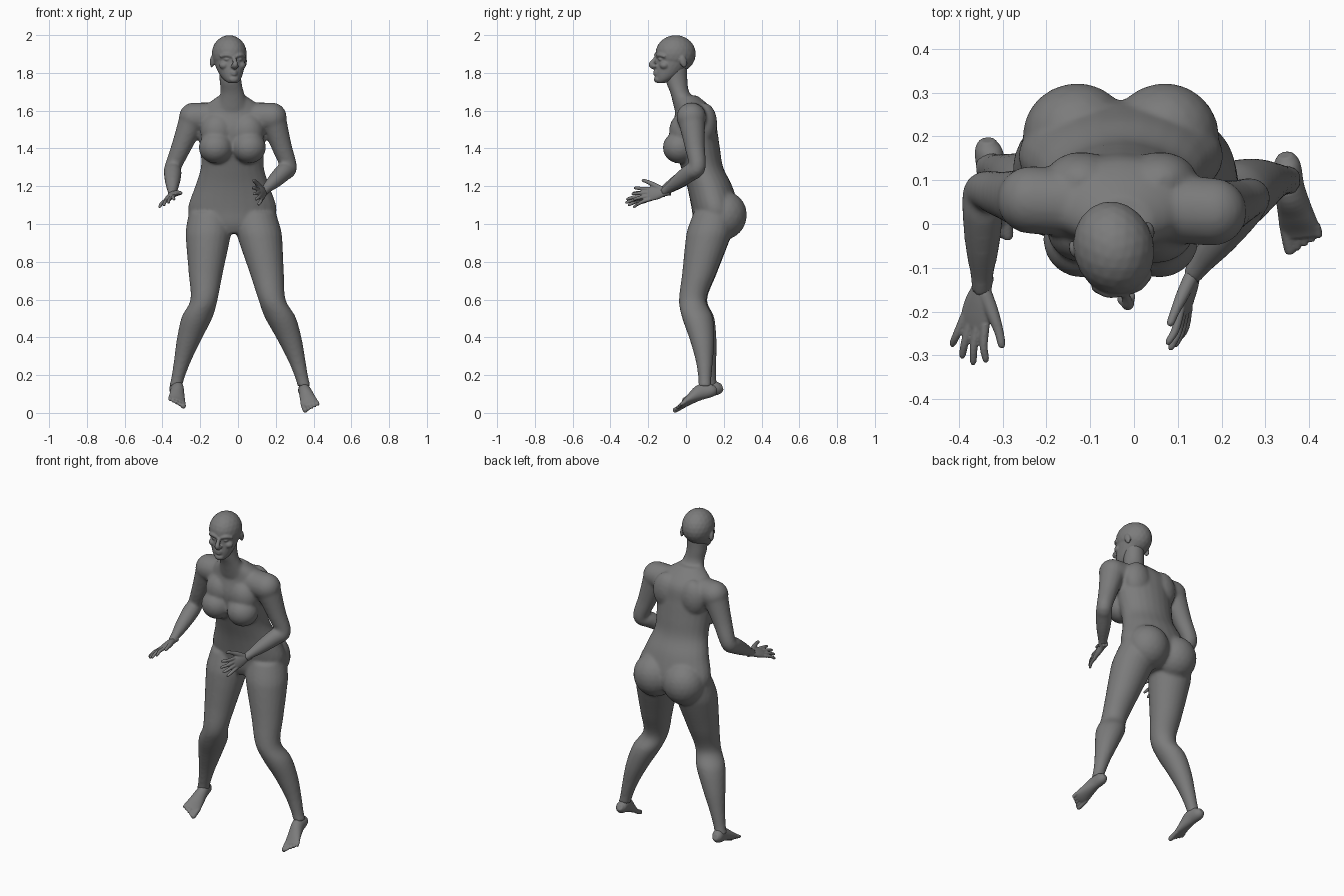
import bpy, bmesh, math
from mathutils import Vector, Matrix

default_cube = bpy.data.objects.get("Cube")
if default_cube:
    bpy.data.objects.remove(default_cube, do_unlink=True)

colour = (.2, .2, .2, 1)
grey = bpy.data.materials.new("plain_grey")
grey.use_nodes = True
grey.diffuse_color = colour
shader = next(node for node in grey.node_tree.nodes if node.type == 'BSDF_PRINCIPLED')
shader.inputs["Base Color"].default_value = colour

RIGHT = Vector((1, 0, 0))
UP = Vector((0, 0, 1))
BOTH = (-1, 1)
MIDDLE = -.03  # the body leans slightly off centre


def spline(keys, steps=5):
    """Smooth Catmull-Rom samples through the keys, positions and radii alike."""
    rows = [key if len(key) == 5 else (*key, key[-1]) for key in keys]
    padded = [rows[0], *rows, rows[-1]]
    samples = []
    for i in range(len(rows) - 1):
        for step in range(steps):
            t = step / steps
            samples.append([b + t / 2 * (c - a + t * (2 * a - 5 * b + 4 * c - d
                            + t * (3 * (b - c) + d - a)))
                            for a, b, c, d in zip(*padded[i:i + 4])])
    return samples + [rows[-1]]


def loft(bm, keys, side=RIGHT, level=False, count=24):
    """Closed tube; each key holds a position, a half width and a half depth."""
    samples = spline(keys)
    rings = []
    for i, (*centre, width, depth) in enumerate(samples):
        before, after = samples[max(i - 1, 0)], samples[min(i + 1, len(samples) - 1)]
        along = UP if level else (Vector(after[:3]) - Vector(before[:3])).normalized()
        across = (side - along * side.dot(along)).normalized()
        out = along.cross(across)
        ring = []
        for k in range(count):
            angle = math.tau * k / count
            ring.append(bm.verts.new(Vector(centre) + across * width * math.cos(angle)
                                     + out * depth * math.sin(angle)))
        rings.append(ring)
    for low, high in zip(rings, rings[1:]):
        for k in range(count):
            after = (k + 1) % count
            bm.faces.new((low[k], low[after], high[after], high[k]))
    bm.faces.new(rings[0][::-1])
    bm.faces.new(rings[-1])


def ball(bm, centre, radii, tilt=0):
    shape = (Matrix.Translation(centre) @ Matrix.Rotation(tilt, 4, 'X')
             @ Matrix.Diagonal((*radii, 1)))
    bmesh.ops.create_icosphere(bm, subdivisions=3, radius=1, matrix=shape)


def limb(bm, joints, profile, bow=(0, 0, 0), level=False):
    """Two-bone limb; the profile pairs a place along the bones with a radius."""
    joints = [Vector(joint) for joint in joints]
    keys = []
    for place, radius in profile:
        bone = 0 if place < 1 else 1
        point = joints[bone].lerp(joints[bone + 1], place - bone)
        if bone:
            point += Vector(bow) * math.sin(math.pi * (place - bone))
        keys.append((*point, radius))
    loft(bm, keys, level=level)


def finish(bm, name, voxel, smoothing):
    """Fuse the overlapping volumes into one smooth skin."""
    bmesh.ops.recalc_face_normals(bm, faces=bm.faces)
    mesh = bpy.data.meshes.new(name)
    bm.to_mesh(mesh)
    bm.free()
    mesh.materials.append(grey)
    part = bpy.data.objects.new(name, mesh)
    bpy.context.collection.objects.link(part)
    fuse = part.modifiers.new("fuse", 'REMESH')
    fuse.mode = 'VOXEL'
    fuse.voxel_size = voxel
    fuse.use_smooth_shade = True
    soften = part.modifiers.new("soften", 'SMOOTH')
    soften.factor = .5
    soften.iterations = smoothing


# Torso: height, depth position, half width, half depth
body = bmesh.new()
torso = [(.95, .13, .08, .07), (1, .155, .2, .115), (1.08, .155, .235, .125),
         (1.2, .125, .197, .12), (1.3, .085, .167, .112), (1.4, .06, .17, .12),
         (1.5, .045, .18, .12), (1.6, .045, .17, .1), (1.68, 0, .07, .06)]
loft(body, [(MIDDLE, y, z, wide, deep) for z, y, wide, deep in torso], level=True)
loft(body, [(MIDDLE, .02, 1.6, .1, .08), (MIDDLE, -.03, 1.69, .064, .052),
            (-.04, -.05, 1.76, .058), (-.04, -.05, 1.84, .058)], level=True)
for s in BOTH:
    ball(body, (MIDDLE + s * .088, -.035, 1.405), (.09, .088, .085))
    ball(body, (MIDDLE + s * .08, -.01, 1.49), (.09, .08, .1))
    ball(body, (MIDDLE + s * .1, .2, 1.045), (.125, .122, .13), -.2)
    ball(body, (MIDDLE + s * .09, .1, 1.53), (.085, .065, .11))

# Legs
leg = [(0, .11), (.2, .12), (.35, .114), (.7, .09), (1, .072), (1.2, .082),
       (1.45, .066), (1.7, .046), (1.9, .035), (2, .035)]
limb(body, [(-.15, .15, 1.06), (-.18, .04, .6), (-.33, .13, .14)], leg, (-.01, .015, 0), True)
limb(body, [(.09, .15, 1.06), (.18, .035, .6), (.35, .1, .14)], leg, (.015, .02, 0), True)

# Arms and shoulders
arm = [(0, .075), (.3, .063), (.6, .053), (1, .044), (1.2, .047),
       (1.55, .039), (1.85, .026), (2, .024)]
shoulders = [Vector((-.235, .055, 1.565)), Vector((.18, .028, 1.565))]
limb(body, [shoulders[0], (-.345, .075, 1.3), (-.348, -.155, 1.152)], arm)
limb(body, [shoulders[1], (.268, .06, 1.3), (.131, -.12, 1.168)], arm)
loft(body, [(*shoulder, .078) for shoulder in shoulders], UP)
for shoulder in shoulders:
    ball(body, shoulder, (.078, .078, .078))
finish(body, "body", .009, 6)

# Head: skull, jaw and chin
head = bmesh.new()
ball(head, (0, .005, 1.9), (.092, .108, .1))
loft(head, [(0, -.075, 1.747, .024), (0, -.056, 1.765, .045, .048),
            (0, -.03, 1.8, .064, .076), (0, 0, 1.86, .082, .1), (0, 0, 1.9, .08, .1)],
     level=True)
ball(head, (0, -.096, 1.766), (.026, .016, .018))
# Nose and lips
loft(head, [(0, -.093, 1.89, .01), (0, -.113, 1.866, .011),
            (0, -.127, 1.843, .015), (0, -.108, 1.83, .014)])
for z in (1.806, 1.794):
    loft(head, [(-.027, -.09, 1.8, .004), (0, -.109, z, .008), (.027, -.09, 1.8, .004)], UP)
# Brows, eyes, cheeks, nostrils and ears
for s in BOTH:
    loft(head, [(s * .012, -.1, 1.888, .008), (s * .04, -.092, 1.895, .01),
                (s * .068, -.068, 1.886, .008)], UP)
    ball(head, (s * .034, -.084, 1.872), (.016, .014, .009))
    ball(head, (s * .046, -.067, 1.84), (.026, .026, .022))
    ball(head, (s * .014, -.112, 1.836), (.009, .011, .008))
    ball(head, (s * .089, .025, 1.86), (.011, .019, .033), .25)
turn = Matrix.Rotation(math.radians(14), 4, 'Z')
head.transform(Matrix.Translation((-.045, -.06, 0)) @ turn)
finish(head, "head", .005, 3)


def placer(origin, forward, across):
    """Axes of a hand or foot, and a function that places keys along them."""
    f = Vector(forward).normalized()
    a = Vector(across)
    a = (a - f * a.dot(f)).normalized()
    n = f.cross(a)
    if n.z < 0:
        n = -n

    def at(ahead, aside, above, *radii):
        return (*(Vector(origin) + f * ahead + a * aside + n * above), *radii)
    return a, n, at


def hand(name, wrist, forward, thumbward):
    a, n, at = placer(wrist, forward, thumbward)
    bm = bmesh.new()
    loft(bm, [at(-.03, 0, 0, .024, .022), at(0, 0, 0, .024, .018), at(.035, 0, 0, .034, .017),
              at(.07, 0, 0, .038, .014), at(.095, 0, 0, .036, .01)], a)
    # Fingers fan out from the knuckles
    for i, length in enumerate((.078, .093, .088, .07)):
        knuckle = .029 - .019 * i
        tip = knuckle * 1.6
        reach = .09 + length
        loft(bm, [at(.08, knuckle, 0, .0105), at(reach - length / 2, knuckle * 1.3, .003, .0095),
                  at(reach - .01, tip, -.003, .008), at(reach, tip, -.005, .004)], a, count=12)
    loft(bm, [at(.012, .012, 0, .017), at(.05, .042, 0, .015),
              at(.085, .067, 0, .011), at(.112, .081, 0, .009), at(.12, .084, 0, .004)],
         n, count=12)
    finish(bm, name, .0035, 3)


hand("right_hand", (-.348, -.145, 1.157), (-.04, -.19, -.055), (.85, -.1, .5))
hand("left_hand", (.135, -.113, 1.17), (-.05, -.2, -.03), (-.3, 0, 1))


def foot(name, heel, forward, inward):
    a, n, at = placer(heel, forward, inward)
    bm = bmesh.new()
    loft(bm, [at(0, 0, 0, .017), at(.025, 0, 0, .031, .035), at(.08, 0, .014, .034, .042),
              at(.14, 0, .004, .041, .029), at(.185, 0, -.006, .047, .018),
              at(.21, 0, -.009, .044, .012)], a)
    # Toes, from the big one outward
    for i in range(5):
        aside = .034 - .0185 * i
        radius = .0095 if i else .0135
        end = .25 - .008 * i
        loft(bm, [at(.185, aside, -.008, radius), at(end - .006, aside, -.012, radius),
                  at(end, aside, -.013, radius / 2)], a, count=12)
    finish(bm, name, .004, 3)


foot("right_foot", (-.335, .192, .14), (.02, -.235, -.085), (.9, 0, -.4))
foot("left_foot", (.345, .158, .13), (.038, -.2, -.088), (-.85, -.3, -.35))
